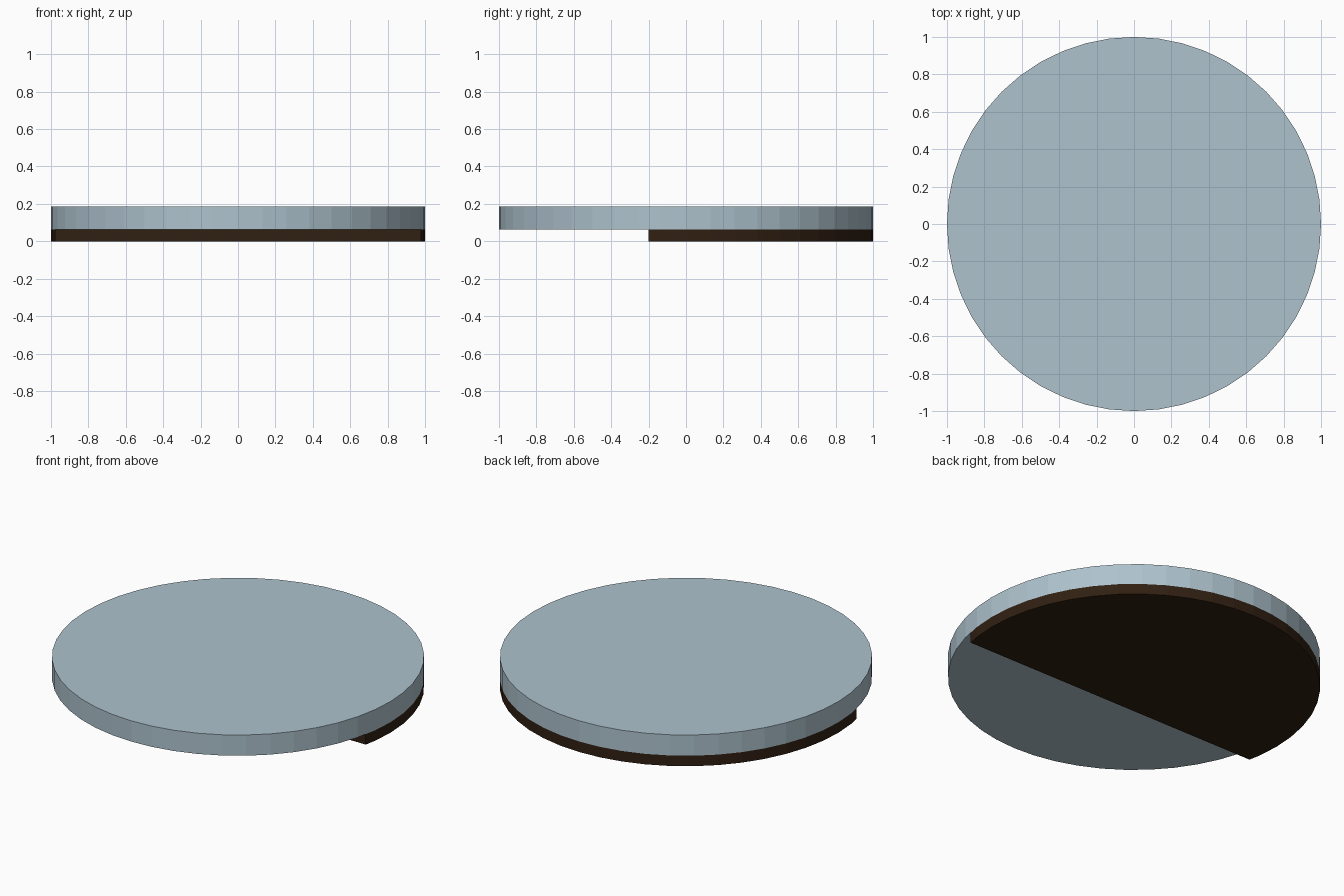
import bpy, bmesh
from mathutils import Matrix, Vector

if "Cube" in bpy.data.objects:
    bpy.data.objects.remove(bpy.data.objects["Cube"])

SIDES = 48


def material(name, color):
    mat = bpy.data.materials.new(name)
    mat.diffuse_color = (*color, 1)
    mat.use_nodes = True
    mat.node_tree.nodes["Principled BSDF"].inputs["Base Color"].default_value = mat.diffuse_color
    return mat


def disc(name, z0, z1, mat, cut_y=None):
    """Flat-shaded disc from z0 to z1, optionally sliced off in front of cut_y."""
    bm = bmesh.new()
    bmesh.ops.create_cone(bm, cap_ends=True, segments=SIDES, radius1=1, radius2=1,
                          depth=z1 - z0, matrix=Matrix.Translation((0, 0, (z0 + z1) / 2)))
    if cut_y is not None:
        cut = bmesh.ops.bisect_plane(bm, geom=bm.verts[:] + bm.edges[:] + bm.faces[:],
                                     plane_co=Vector((0, cut_y, 0)),
                                     plane_no=Vector((0, -1, 0)), clear_outer=True)
        edges = [e for e in bm.edges if e.is_boundary]
        bmesh.ops.holes_fill(bm, edges=edges)
    bmesh.ops.recalc_face_normals(bm, faces=bm.faces[:])
    mesh = bpy.data.meshes.new(name)
    bm.to_mesh(mesh)
    bm.free()
    mesh.materials.append(mat)
    obj = bpy.data.objects.new(name, mesh)
    bpy.context.collection.objects.link(obj)
    return obj


# Full round plate on top
disc("round_plate", 0.062, 0.185, material("pale_blue", (0.42, 0.54, 0.61)))

# Dark base, a disc segment with a straight front edge
disc("base_segment", 0.0, 0.062, material("dark_brown", (0.03, 0.014, 0.006)), cut_y=-0.2)
